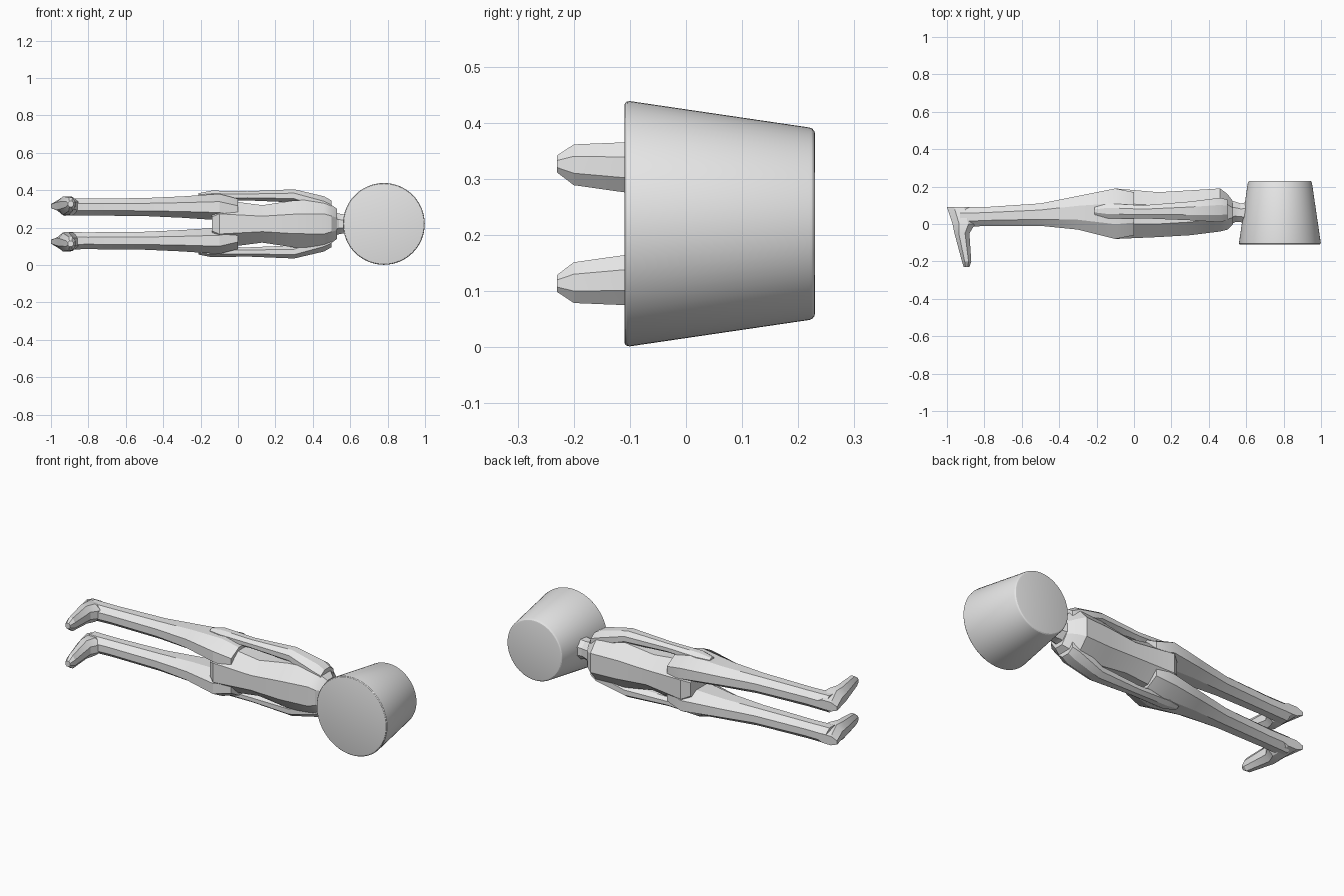
import bpy
import bmesh
from math import cos, sin, tau, pi, radians
from mathutils import Matrix

cube = bpy.data.objects.get("Cube")
if cube:
    bpy.data.objects.remove(cube)

MIDDLE = 0.22  # height of the plane between the left and right halves
SIDES = 8
CORNER = 1 / cos(pi / SIDES)  # lets the flats of a ring touch its stated limits

grey = bpy.data.materials.new("plain grey")
grey.use_nodes = True
grey.diffuse_color = (0.8, 0.8, 0.8, 1)
shader = grey.node_tree.nodes["Principled BSDF"]
shader.inputs["Base Color"].default_value = grey.diffuse_color


def finish(bm, name):
    """Turn the mesh into a grey object with crisp edges."""
    bmesh.ops.recalc_face_normals(bm, faces=bm.faces)
    mesh = bpy.data.meshes.new(name)
    bm.to_mesh(mesh)
    bm.free()
    mesh.materials.append(grey)
    part = bpy.data.objects.new(name, mesh)
    bpy.context.collection.objects.link(part)
    bpy.ops.object.select_all(action="DESELECT")
    part.select_set(True)
    bpy.context.view_layer.objects.active = part
    bpy.ops.object.shade_smooth_by_angle(angle=radians(25))
    return part


def lying(position, across, height):
    """Rings stacked along the body, from feet to head."""
    return position, across, height


def pointing(position, across, height):
    """Rings stacked from front to back."""
    return across, position, height


def loft(name, stations, half_width, offset, side=1, place=lying):
    """Skin rings given as (position, low, high); rules set width and offset."""
    bm = bmesh.new()
    rings = []
    for position, low, high in stations:
        centre, depth = (low + high) / 2, high - low
        half = half_width(position, depth)
        ring = []
        for i in range(SIDES):
            angle = tau * (i + 0.5) / SIDES
            across = centre + depth / 2 * CORNER * cos(angle)
            sideways = offset(position) + half * CORNER * sin(angle)
            point = place(position, across, MIDDLE + side * sideways)
            ring.append(bm.verts.new(point))
        rings.append(ring)
    for first, second in zip(rings, rings[1:]):
        for i in range(SIDES):
            j = (i + 1) % SIDES
            bm.faces.new((first[i], first[j], second[j], second[i]))
    bm.faces.new(rings[0])
    bm.faces.new(rings[-1])
    return finish(bm, name)


def bucket_head(front, back, front_radius, back_radius):
    """Tapered drum on the front-to-back axis, with softened rims."""
    bm = bmesh.new()
    bmesh.ops.create_cone(bm, cap_ends=True, segments=64, depth=back - front,
                          radius1=front_radius, radius2=back_radius)
    bmesh.ops.rotate(bm, verts=bm.verts, matrix=Matrix.Rotation(-pi / 2, 3, "X"))
    bmesh.ops.translate(bm, verts=bm.verts, vec=(0.78, (front + back) / 2, MIDDLE))
    rims = [edge for edge in bm.edges
            if any(len(face.verts) > 4 for face in edge.link_faces)]
    bmesh.ops.bevel(bm, geom=rims, offset=0.01, segments=3, profile=0.5,
                    affect="EDGES")
    finish(bm, "head")


def central(position):
    return 0


def neck_width(position, depth):
    return depth / 2


def torso_width(position, depth):
    """Wide hips and chest, a narrow waist and shoulders that close in."""
    waist = max(0, 1 - abs(position - 0.13) / 0.2)
    shoulder = max(0, position - 0.46) / 0.07
    crotch = max(0, -position - 0.1)
    return 0.13 - 0.03 * waist - 0.05 * shoulder - crotch


def leg_width(position, depth):
    return 0.03 + 0.15 * depth


def leg_offset(position):
    return 0.09 - 0.2 * max(0, position + 0.1)


def foot_width(position, depth):
    """Broad over the ball, narrowing to a blunt toe and a round heel."""
    toe = max(0, -position - 0.15) / 0.08
    heel = max(0, position) / 0.09
    return 0.05 - 0.035 * toe ** 2 - 0.025 * heel ** 2


def foot_offset(position):
    return 0.095 - 0.05 * min(0, position)


def arm_width(position, depth):
    return 0.35 * depth


def arm_offset(position):
    """Straight down the side, curving inward at the shoulder."""
    return 0.15 - 0.4 * max(0, position - 0.34)


# Head, neck and trunk
bucket_head(front=-0.11, back=0.23, front_radius=0.22, back_radius=0.17)
loft("neck", [(0.5, -0.01, 0.13), (0.54, 0.01, 0.12),
              (0.57, 0.01, 0.11), (0.62, 0, 0.12)], neck_width, central)
loft("torso", [(-0.14, -0.05, 0.16), (-0.1, -0.08, 0.19), (0.13, -0.07, 0.17),
               (0.3, -0.06, 0.18), (0.46, -0.04, 0.19), (0.5, -0.03, 0.16),
               (0.53, 0, 0.12)], torso_width, central)

# Limbs, one of each on both sides
for label, side in (("left", 1), ("right", -1)):
    loft(label + "_leg", [(-0.93, -0.02, 0.09), (-0.8, -0.01, 0.09),
                          (-0.5, -0.01, 0.11), (-0.3, -0.03, 0.15),
                          (-0.1, -0.08, 0.19), (0, -0.06, 0.17)],
         leg_width, leg_offset, side)
    loft(label + "_foot", [(-0.23, -0.91, -0.88), (-0.2, -0.92, -0.87),
                           (-0.05, -0.96, -0.88), (0, -0.97, -0.85),
                           (0.09, -1, -0.87)],
         foot_width, foot_offset, side, pointing)
    loft(label + "_arm", [(-0.21, 0.05, 0.09), (-0.14, 0.03, 0.11),
                          (0.05, 0.03, 0.1), (0.3, 0.02, 0.12),
                          (0.46, 0.01, 0.14), (0.5, 0.02, 0.13)],
         arm_width, arm_offset, side)
